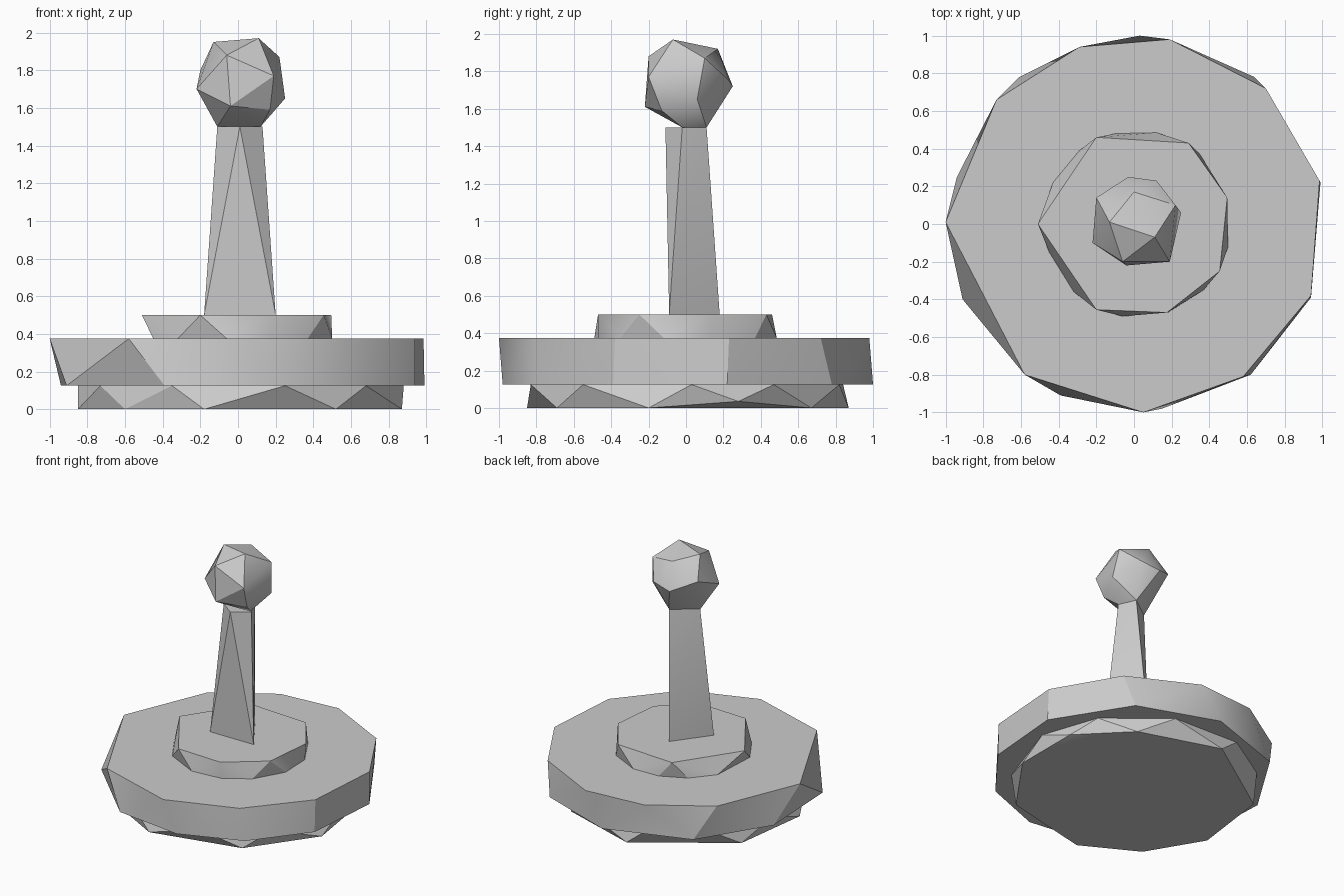
import bpy, bmesh, math
from mathutils import Vector

cube = bpy.data.objects.get("Cube")
if cube:
    bpy.data.objects.remove(cube, do_unlink=True)

# One plain grey for the whole piece
grey = bpy.data.materials.new("light grey")
grey.use_nodes = True
grey.diffuse_color = (0.6, 0.6, 0.6, 1)
grey.node_tree.nodes["Principled BSDF"].inputs["Base Color"].default_value = (0.6, 0.6, 0.6, 1)


def faceted(name, points):
    """Wrap a faceted convex solid around a few corner points."""
    bm = bmesh.new()
    for p in points:
        bm.verts.new(p)
    hull = bmesh.ops.convex_hull(bm, input=bm.verts)
    loose = set(hull["geom_interior"]) | set(hull["geom_unused"])
    bmesh.ops.delete(bm, geom=[v for v in loose if isinstance(v, bmesh.types.BMVert)], context="VERTS")
    bmesh.ops.dissolve_limit(bm, angle_limit=math.radians(1), verts=bm.verts, edges=bm.edges)
    bmesh.ops.recalc_face_normals(bm, faces=bm.faces)
    mesh = bpy.data.meshes.new(name)
    bm.to_mesh(mesh)
    bm.free()
    mesh.materials.append(grey)
    obj = bpy.data.objects.new(name, mesh)
    bpy.context.collection.objects.link(obj)
    bpy.ops.object.select_all(action="DESELECT")
    obj.select_set(True)
    bpy.context.view_layer.objects.active = obj
    bpy.ops.object.shade_smooth_by_angle(angle=math.radians(30))
    return obj


def ring(z, *corners):
    return [Vector((x, y, z)) for x, y in corners]


# Foot: low slab with one chipped corner
faceted("foot", ring(0, (.87, -.2), (.53, .67), (-.09, .87), (-.77, .41), (-.85, -.2),
                     (-.6, -.62), (-.18, -.85), (.52, -.69))
        + ring(.035, (.83, .28))
        + ring(.125, (.88, .03), (.73, .47), (.3, .82), (-.25, .84), (-.64, .6), (-.85, .15),
               (-.73, -.45), (-.35, -.79), (.25, -.83), (.68, -.55)))

# Wide rough-cut disc
faceted("wide_disc", ring(.125, (-.94, .25), (-.61, .78), (.03, 1), (.64, .78), (.99, .22),
                          (.94, -.39), (.62, -.8), (.15, -.98), (-.39, -.91), (-.91, -.4))
        + ring(.375, (-1, .01), (-.73, .66), (-.29, .94), (.19, .98), (.7, .72), (.985, .23),
               (.94, -.38), (.58, -.81), (.05, -1), (-.58, -.8)))

# Small step on the disc
faceted("step", ring(.375, (-.43, .22), (-.29, .39), (-.1, .48), (.12, .485), (.35, .37),
                     (.49, .13), (.5, -.12), (.37, -.35), (.18, -.47), (-.06, -.49),
                     (-.32, -.36), (-.45, -.15))
        + ring(.5, (-.51, 0), (-.2, .46), (.29, .43), (.495, .14), (.455, -.25),
               (.175, -.47), (-.2, -.455)))

# Tapering three-cornered post
faceted("post", ring(.5, (-.18, -.09), (.2, -.09), (.02, .18))
        + ring(1.5, (.01, -.11), (.13, -.02), (.07, .11), (-.11, -.02)))

# Faceted knob
faceted("knob", [(.11, -.07, 1.97), (-.13, .01, 1.95), (-.06, -.2, 1.88), (.22, .1, 1.87),
                 (.19, -.2, 1.77), (-.22, -.1, 1.7), (.25, .06, 1.65), (0, .17, 1.92),
                 (-.2, .14, 1.8), (-.04, -.22, 1.61), (-.03, .25, 1.72), (.12, .23, 1.75),
                 (.17, -.13, 1.59), (.07, .11, 1.5), (.12, -.02, 1.5), (-.11, -.02, 1.5)])
